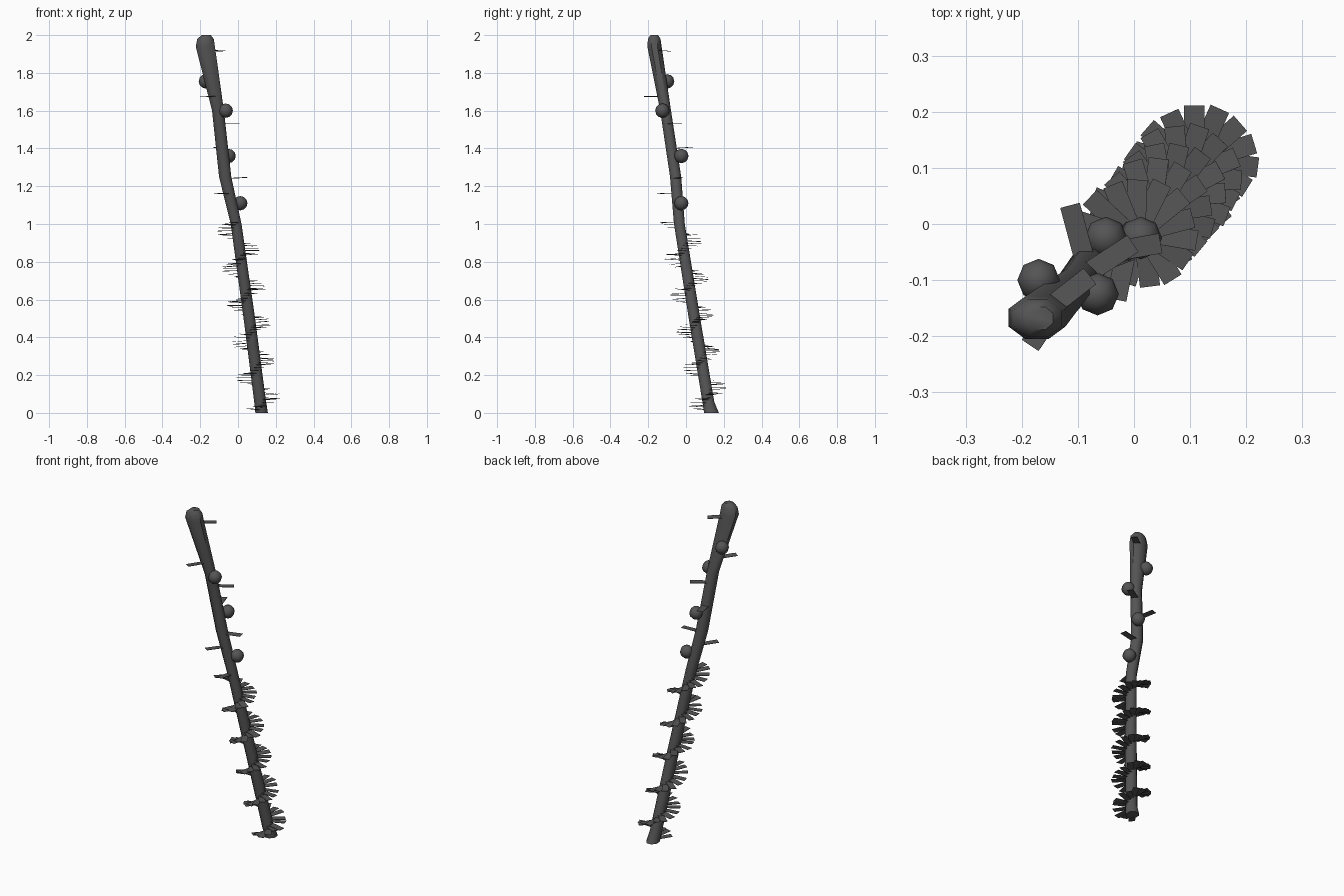
import bpy, bmesh, math, random
from mathutils import Vector, Matrix

random.seed(4)
if "Cube" in bpy.data.objects:
    bpy.data.objects.remove(bpy.data.objects["Cube"], do_unlink=True)

charcoal = bpy.data.materials.new("charcoal")
charcoal.use_nodes = True
COLOUR = (0.09, 0.09, 0.09, 1)
charcoal.diffuse_color = COLOUR
charcoal.node_tree.nodes["Principled BSDF"].inputs["Base Color"].default_value = COLOUR

# Shaft rings: height, centre x, centre y, radius x, radius y
RINGS = [(0.0, 0.125, 0.135, 0.036, 0.042), (0.06, 0.117, 0.118, 0.034, 0.034),
         (0.5, 0.06, 0.045, 0.033, 0.033), (1.0, -0.01, -0.035, 0.031, 0.031),
         (1.25, -0.068, -0.055, 0.035, 0.032), (1.6, -0.106, -0.108, 0.034, 0.031),
         (1.94, -0.173, -0.167, 0.055, 0.041), (1.98, -0.172, -0.168, 0.047, 0.036),
         (2.0, -0.168, -0.168, 0.026, 0.022)]


def axis(z):
    """Centre of the shaft at height z."""
    for a, b in zip(RINGS, RINGS[1:]):
        if z <= b[0]:
            t = (z - a[0]) / (b[0] - a[0])
            return Vector((a[1] + t * (b[1] - a[1]), a[2] + t * (b[2] - a[2]), z))


def finish(bm, name, smooth=False):
    bmesh.ops.recalc_face_normals(bm, faces=bm.faces)
    mesh = bpy.data.meshes.new(name)
    bm.to_mesh(mesh)
    bm.free()
    mesh.materials.append(charcoal)
    obj = bpy.data.objects.new(name, mesh)
    bpy.context.collection.objects.link(obj)
    if smooth:
        bpy.ops.object.select_all(action="DESELECT")
        obj.select_set(True)
        bpy.context.view_layer.objects.active = obj
        bpy.ops.object.shade_smooth_by_angle(angle=math.radians(50))
    return obj


def add_plate(bm, z, angle, length):
    """Thin flat plate pointing outward from the shaft."""
    tilt = Matrix.Rotation(random.uniform(-0.09, 0.09), 4, "Y")
    roll = Matrix.Rotation(random.uniform(-0.08, 0.08), 4, "X")
    place = Matrix.Translation(axis(z)) @ Matrix.Rotation(angle, 4, "Z") @ tilt @ roll
    size = Matrix.Diagonal((length, 0.036, 0.002, 1))
    bmesh.ops.create_cube(bm, size=1, matrix=place @ Matrix.Translation((length / 2, 0, 0)) @ size)


# Leaning shaft with a swollen, rounded head
bm = bmesh.new()
SIDES = 8
loops = []
for z, x, y, rx, ry in RINGS:
    turn = [2 * math.pi * (i + 0.5) / SIDES for i in range(SIDES)]
    loops.append([bm.verts.new((x + rx * math.cos(a), y + ry * math.sin(a), z)) for a in turn])
for low, high in zip(loops, loops[1:]):
    for i in range(SIDES):
        j = (i + 1) % SIDES
        bm.faces.new((low[i], low[j], high[j], high[i]))
bm.faces.new(loops[0])
bm.faces.new(loops[-1])
finish(bm, "shaft", True)

# Spiral of plates winding up the lower half
bm = bmesh.new()
PLATES = 76
for i in range(PLATES):
    z = 0.015 + 0.99 * i / (PLATES - 1)
    add_plate(bm, z, 2 * math.pi * (z - 0.085) / 0.195, random.uniform(0.1, 0.108))
finish(bm, "spiral_plates")

# Single plates on the upper half
bm = bmesh.new()
for z, degrees in [(1.16, -125), (1.24, 10), (1.40, 105), (1.53, 33), (1.675, -124), (1.92, 38)]:
    add_plate(bm, z, math.radians(degrees), 0.115)
finish(bm, "upper_plates")

# Round knobs
for i, spot in enumerate([(0.012, -0.025, 1.11), (-0.05, -0.025, 1.36),
                          (-0.065, -0.125, 1.6), (-0.17, -0.1, 1.755)]):
    bm = bmesh.new()
    bmesh.ops.create_uvsphere(bm, u_segments=8, v_segments=6, radius=0.038,
                              matrix=Matrix.Translation(spot))
    finish(bm, f"knob_{i + 1}", True)
